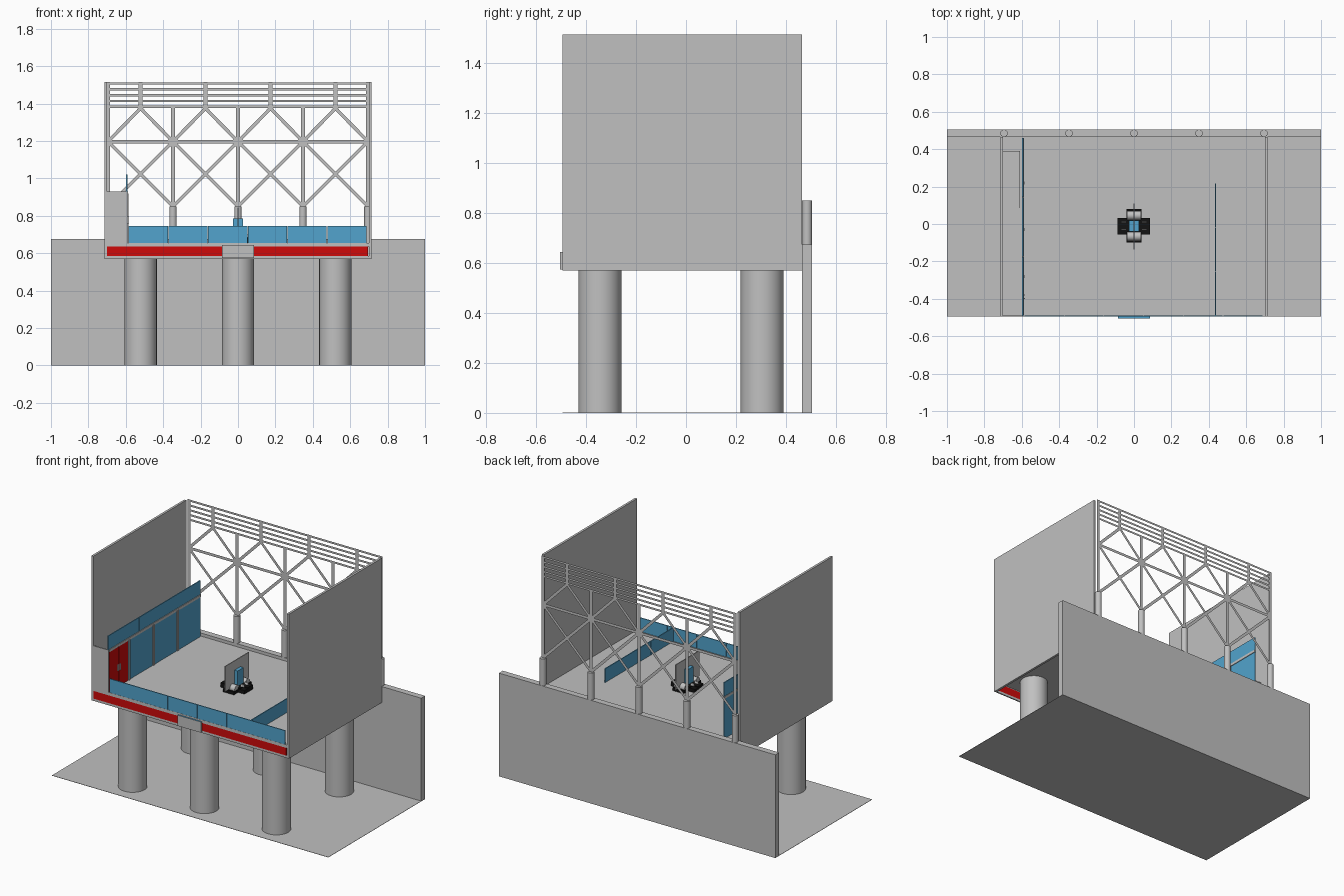
import bpy, bmesh, math
from mathutils import Matrix, Vector

if "Cube" in bpy.data.objects:
    bpy.data.objects.remove(bpy.data.objects["Cube"])


def material(name, rgb):
    m = bpy.data.materials.new(name)
    m.diffuse_color = (*rgb, 1)
    m.use_nodes = True
    m.node_tree.nodes["Principled BSDF"].inputs["Base Color"].default_value = m.diffuse_color
    return m


GREY = material("concrete grey", (0.53, 0.53, 0.53))
RED = material("red", (0.62, 0.003, 0.003))
BLUE = material("glass blue", (0.085, 0.37, 0.61))
BLACK = material("black", (0.006, 0.006, 0.006))
WHITE = material("white", (0.85, 0.85, 0.85))


def finish(name, bm, mat):
    me = bpy.data.meshes.new(name)
    bm.to_mesh(me)
    bm.free()
    ob = bpy.data.objects.new(name, me)
    bpy.context.collection.objects.link(ob)
    me.materials.append(mat)
    return ob


def add_box(bm, x, y, z):
    """Add a box given (min, max) ranges on each axis."""
    size = [b - a for a, b in (x, y, z)]
    mid = [(a + b) / 2 for a, b in (x, y, z)]
    bmesh.ops.create_cube(bm, size=1, matrix=Matrix.Translation(mid) @ Matrix.Diagonal((*size, 1)))


def boxes(name, mat, *ranges):
    bm = bmesh.new()
    for r in ranges:
        add_box(bm, *r)
    return finish(name, bm, mat)


def cylinders(name, mat, r, depth, centres, sides=32, rot=Matrix()):
    bm = bmesh.new()
    for c in centres:
        bmesh.ops.create_cone(bm, cap_ends=True, segments=sides, radius1=r, radius2=r,
                              depth=depth, matrix=Matrix.Translation(c) @ rot)
    ob = finish(name, bm, mat)
    bpy.context.view_layer.objects.active = ob
    ob.select_set(True)
    bpy.ops.object.shade_smooth_by_angle()
    ob.select_set(False)
    return ob


FRONT, BACK, FLOOR = -0.495, 0.465, 0.655

# Ground sheet and retaining wall
boxes("ground", GREY, ((-1, 1), (FRONT, 0.505), (0, 0.002)))
boxes("back_wall", GREY, ((-1, 1), (0.465, 0.505), (0, 0.675)))

# Columns under the deck
cylinders("deck_columns", GREY, 0.086, 0.645,
          [(x, y, 0.3225) for x in (-0.52, 0, 0.52) for y in (-0.345, 0.305)], 48)

# Thin deck with a hanging front fascia, open underneath
boxes("deck", GREY, ((-0.70, 0.70), (FRONT, BACK), (0.64, FLOOR)))
boxes("fascia_frame", GREY,
      ((-0.70, 0.70), (FRONT, -0.487), (0.57, 0.585)),
      ((-0.70, 0.70), (FRONT, -0.487), (0.635, FLOOR)))
boxes("fascia_red_band", RED, ((-0.70, 0.695), (FRONT, -0.487), (0.585, 0.635)))
sign = boxes("fascia_plate", GREY, ((-0.085, 0.085), (-0.505, FRONT), (0.575, 0.645)))
sign.data.materials.append(BLUE)
for p in sign.data.polygons:
    p.material_index = int(p.normal.z > 0.9)

# Side walls
for side, s in (("left", -1), ("right", 1)):
    xs = sorted((s * 0.70, s * 0.715))
    boxes(side + "_wall", GREY, (xs, (FRONT, BACK), (0.57, 1.515)))

# Posts on the retaining wall
POSTS = [i * 0.3475 for i in range(-2, 3)]
cylinders("truss_posts", GREY, 0.02, 0.175, [(x, 0.485, 0.7625) for x in POSTS], 24)

# Flat truss screen, one quad per bar
truss = bmesh.new()


def bar(x1, z1, x2, z2, w):
    a, b = Vector((x1, 0.485, z1)), Vector((x2, 0.485, z2))
    d = (b - a).normalized()
    n = Vector((-d.z, 0, d.x)) * w / 2
    truss.faces.new([truss.verts.new(v) for v in (a + n, a - n, b - n, b + n)])


for x in POSTS:
    end = abs(x) > 0.6
    bar(x, 0.85, x, 1.515 if end else 1.38, 0.022)
for a, b in zip(POSTS, POSTS[1:]):
    m = (a + b) / 2
    bar(a, 0.85, b, 1.197, 0.018)
    bar(a, 1.197, b, 0.85, 0.018)
    bar(a, 1.197, m, 1.375, 0.018)
    bar(m, 1.375, b, 1.197, 0.018)
    bar(m, 1.365, m, 1.515, 0.022)
bar(-0.695, 1.197, 0.695, 1.197, 0.018)
for i in range(5):
    z = 1.383 + i * 0.0312
    bar(-0.70, z, 0.70, z, 0.013)
# Octagonal joint plates where the bars meet
for x in POSTS[1:-1]:
    truss.faces.new([truss.verts.new((x + 0.03 * math.cos(k * math.pi / 4), 0.485,
                                      1.197 + 0.03 * math.sin(k * math.pi / 4)))
                     for k in range(8)])
finish("truss_screen", truss, GREY)

# Front glass railing and short glass partition
step = 1.275 / 6
boxes("front_glass", BLUE, *[
    ((-0.585 + i * step, -0.585 + (i + 1) * step - 0.003), (-0.494, -0.488), (FLOOR, 0.745))
    for i in range(6)])
boxes("partition_glass", BLUE, *[
    ((0.432, 0.438), (-0.488 + i * 0.236, -0.255 + i * 0.236), (FLOOR, 0.745)) for i in range(3)])

# Corridor: front panel, double door, glass screen, rail and mullions
boxes("corridor_front_panel", GREY, ((-0.715, -0.592), (FRONT, -0.487), (0.57, 0.93)))
boxes("corridor_doors", RED,
      ((-0.598, -0.590), (-0.487, -0.391), (FLOOR, 0.915)),
      ((-0.598, -0.590), (-0.388, -0.292), (FLOOR, 0.915)))
boxes("door_handles", WHITE,
      ((-0.590, -0.583), (-0.402, -0.396), (0.76, 0.80)),
      ((-0.590, -0.583), (-0.383, -0.377), (0.76, 0.80)))
boxes("corridor_lower_glass", BLUE, ((-0.598, -0.592), (-0.292, 0.46), (FLOOR, 0.92)))
boxes("corridor_upper_glass", BLUE, *[
    ((-0.598, -0.592), (-0.492 + i * 0.318, -0.177 + i * 0.318), (0.93, 1.022)) for i in range(3)])
boxes("corridor_frame", GREY,
      ((-0.600, -0.588), (-0.487, 0.46), (0.915, 0.932)),
      *[((-0.600, -0.586), (y - 0.008, y + 0.008), (FLOOR, 0.92)) for y in (-0.28, -0.03, 0.22)])

# Stair flight inside the corridor
boxes("corridor_stairs", GREY, *[
    ((-0.70, -0.61), (0.065 + i * 0.0205, 0.0855 + i * 0.0205 if i < 13 else 0.39),
     (FLOOR, FLOOR + 0.008 * (i + 1))) for i in range(14)])

# Central seating island: thin screen, blue cabinet, seats and end rolls
boxes("island_screen", GREY, ((-0.003, 0.003), (-0.135, 0.11), (0.68, 0.845)))
boxes("island_cabinet", BLUE, ((-0.026, 0.026), (-0.04, 0.02), (0.68, 0.785)))
boxes("island_seats", BLACK,
      ((-0.088, 0.05), (-0.055, 0.0), (FLOOR, 0.685)),
      ((-0.05, 0.085), (-0.02, 0.033), (FLOOR, 0.685)),
      ((-0.088, -0.05), (0.0, 0.033), (FLOOR, 0.678)),
      ((0.05, 0.085), (-0.055, -0.02), (FLOOR, 0.678)),
      ((-0.04, 0.04), (-0.1, 0.08), (FLOOR, 0.675)))
cylinders("island_end_rolls", GREY, 0.024, 0.076,
          [(0, -0.066, 0.681), (0, 0.046, 0.681)], 24, Matrix.Rotation(math.pi / 2, 4, "Y"))
boxes("island_armrests", WHITE, *[
    ((x - 0.012, x + 0.012), (y - 0.003, y + 0.003), (0.685, 0.70))
    for x in (-0.055, 0.055) for y in (-0.03, 0.01)])
